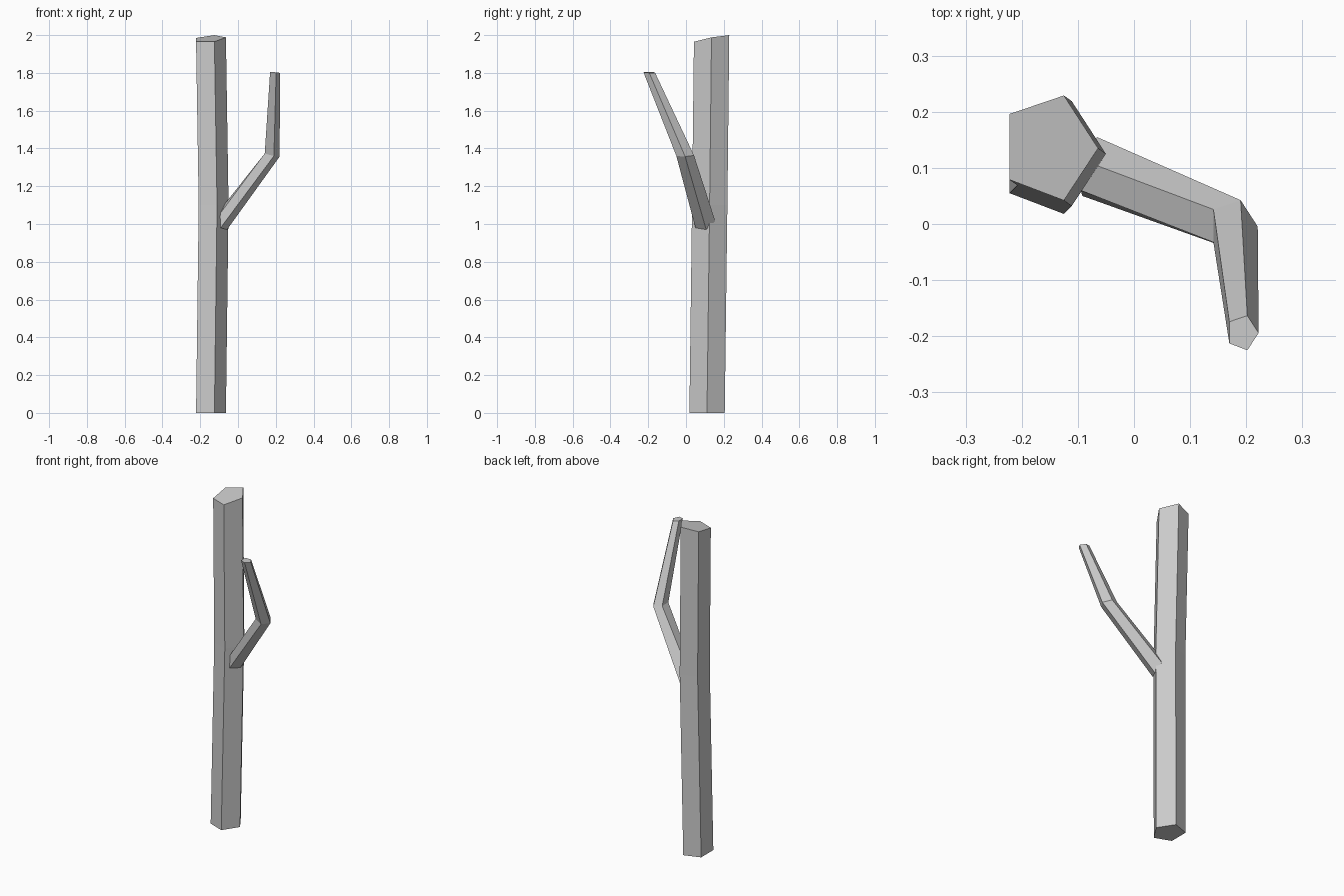
import bpy
import bmesh

cube = bpy.data.objects.get("Cube")
if cube:
    bpy.data.objects.remove(cube, do_unlink=True)

bark = bpy.data.materials.new("grey_bark")
bark.use_nodes = True
colour = (0.6, 0.6, 0.6, 1)
bark.diffuse_color = colour
bark.node_tree.nodes["Principled BSDF"].inputs["Base Color"].default_value = colour


def loft(name, rings):
    """Skin a closed, flat-shaded limb through anticlockwise rings, bottom to top."""
    bm = bmesh.new()
    loops = [[bm.verts.new(p) for p in ring] for ring in rings]
    for low, high in zip(loops, loops[1:]):
        for i in range(len(low)):
            j = (i + 1) % len(low)
            bm.faces.new((low[i], low[j], high[j], high[i]))
    bm.faces.new(loops[0][::-1])
    bm.faces.new(loops[-1])
    bmesh.ops.recalc_face_normals(bm, faces=bm.faces)
    mesh = bpy.data.meshes.new(name)
    bm.to_mesh(mesh)
    bm.free()
    mesh.materials.append(bark)
    obj = bpy.data.objects.new(name, mesh)
    bpy.context.collection.objects.link(obj)
    return obj


def section(centre, scale, heights):
    """Five-sided limb section, with a height for each corner."""
    return [(centre[0] + x * scale, centre[1] + y * scale, z)
            for (x, y), z in zip(PENTAGON, heights)]


# Corners: front left, front, side, back, back left
PENTAGON = [(-0.079, -0.057), (0.018, -0.094), (0.079, -0.001),
            (0.018, 0.093), (-0.079, 0.06)]

# Trunk with a slight bend and a slanted top
loft("trunk", [
    section((-0.143, 0.112), 1, [0] * 5),
    section((-0.129, 0.126), 1, [1.1] * 5),
    section((-0.143, 0.136), 1, [1.965, 1.965, 1.988, 2.0, 1.985]),
])

# Side branch rising from the trunk, bending forward at the elbow
branch_root = [(-0.095, 0.06, 1.055), (-0.092, 0.05, 0.98), (-0.058, 0.107, 0.97),
               (-0.066, 0.155, 1.015), (-0.095, 0.115, 1.075)]
loft("branch", [
    branch_root,
    section((0.181, -0.004), 0.5, [1.373, 1.36, 1.357, 1.363, 1.373]),
    section((0.196, -0.194), 0.33, [1.805, 1.803, 1.8, 1.8, 1.805]),
])
